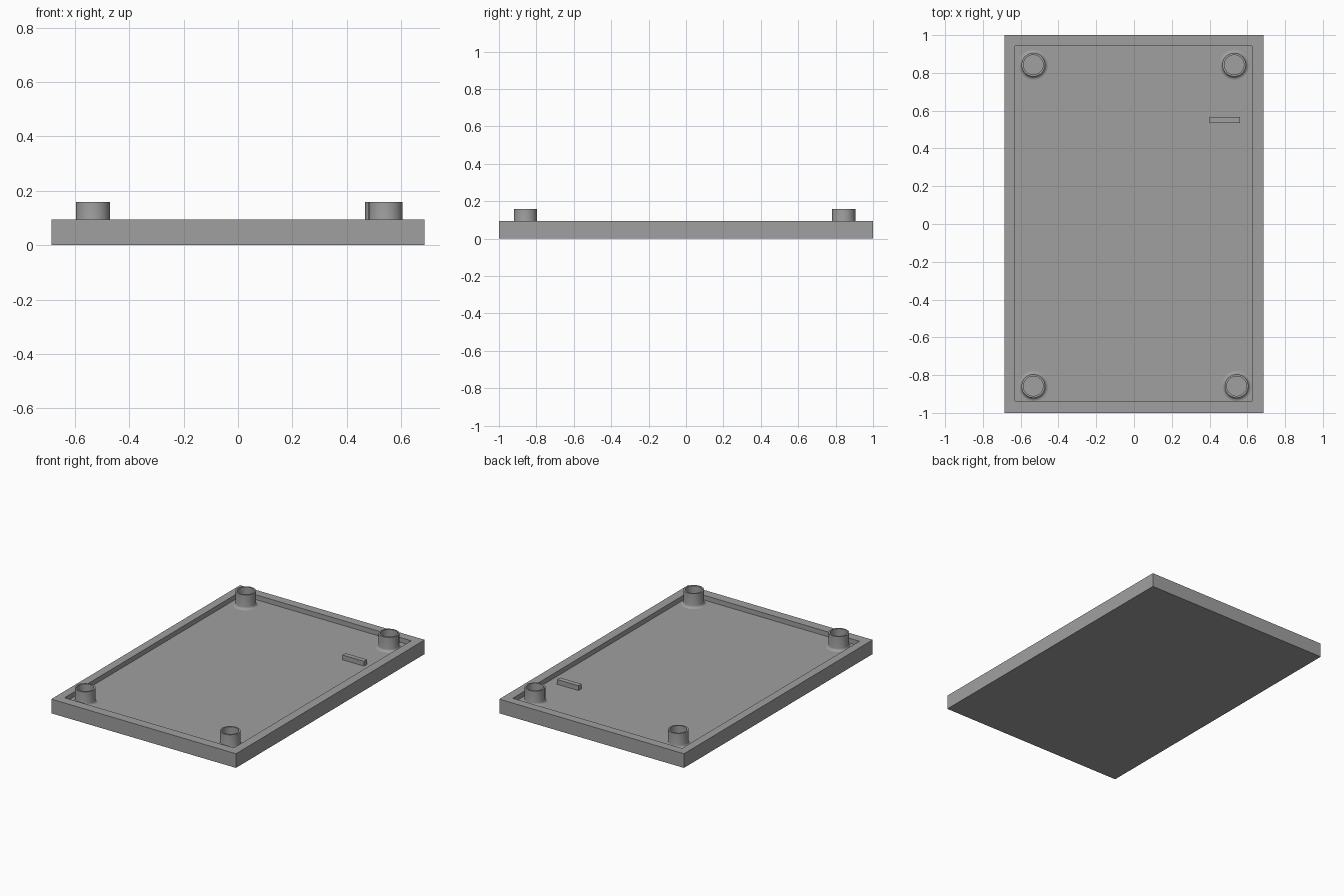
import bpy, bmesh, math

if "Cube" in bpy.data.objects:
    bpy.data.objects.remove(bpy.data.objects["Cube"])

FLOOR, RIM, POST_TOP = 0.063, 0.095, 0.159

grey = bpy.data.materials.new("plain grey")
grey.diffuse_color = (0.35, 0.35, 0.35, 1)
grey.use_nodes = True
grey.node_tree.nodes["Principled BSDF"].inputs["Base Color"].default_value = grey.diffuse_color


def finish(name, bm):
    bmesh.ops.recalc_face_normals(bm, faces=bm.faces)
    mesh = bpy.data.meshes.new(name)
    bm.to_mesh(mesh)
    bm.free()
    mesh.materials.append(grey)
    obj = bpy.data.objects.new(name, mesh)
    bpy.context.collection.objects.link(obj)
    return obj


def rect(bm, x0, x1, y0, y1, z):
    return [bm.verts.new((x, y, z)) for x, y in ((x0, y0), (x1, y0), (x1, y1), (x0, y1))]


def bridge(bm, a, b):
    n = len(a)
    for i in range(n):
        j = (i + 1) % n
        bm.faces.new((a[i], a[j], b[j], b[i]))


# Shallow tray: outer box, flat rim, recessed floor
bm = bmesh.new()
loops = [rect(bm, -0.685, 0.685, -1, 1, 0),
         rect(bm, -0.685, 0.685, -1, 1, RIM),
         rect(bm, -0.63, 0.625, -0.937, 0.942, RIM),
         rect(bm, -0.63, 0.625, -0.937, 0.942, FLOOR)]
for a, b in zip(loops, loops[1:]):
    bridge(bm, a, b)
bm.faces.new(loops[0])
bm.faces.new(loops[-1])
finish("tray", bm)

# Small raised bar on the floor
bm = bmesh.new()
low = rect(bm, 0.40, 0.56, 0.535, 0.567, FLOOR - 0.005)
high = rect(bm, 0.40, 0.56, 0.535, 0.567, RIM)
bridge(bm, low, high)
bm.faces.new(low)
bm.faces.new(high)
finish("raised_bar", bm)


# Hollow corner post: lathed profile with a small fillet at the foot
def post(name, cx, cy, sides=40):
    r, hole, fillet = 0.0625, 0.052, 0.017
    profile = [(r + fillet * (1 - math.sin(t)), FLOOR + fillet * (1 - math.cos(t)))
               for t in (math.pi / 2 * k / 4 for k in range(5))]
    profile += [(r, POST_TOP), (hole, POST_TOP), (hole, RIM)]
    bm = bmesh.new()
    rings = [[bm.verts.new((cx + pr * math.cos(2 * math.pi * i / sides),
                            cy + pr * math.sin(2 * math.pi * i / sides), z))
              for i in range(sides)] for pr, z in profile]
    for a, b in zip(rings, rings[1:]):
        bridge(bm, a, b)
    bm.faces.new(rings[-1])
    bm.faces.new(rings[0])
    obj = finish(name, bm)
    bpy.ops.object.select_all(action='DESELECT')
    obj.select_set(True)
    bpy.context.view_layer.objects.active = obj
    bpy.ops.object.shade_smooth_by_angle(angle=math.radians(35))


# The fillet profile runs from the foot outward edge up to the shaft
post("post_back_left", -0.533, 0.843)
post("post_back_right", 0.53, 0.843)
post("post_front_left", -0.533, -0.858)
post("post_front_right", 0.543, -0.858)
